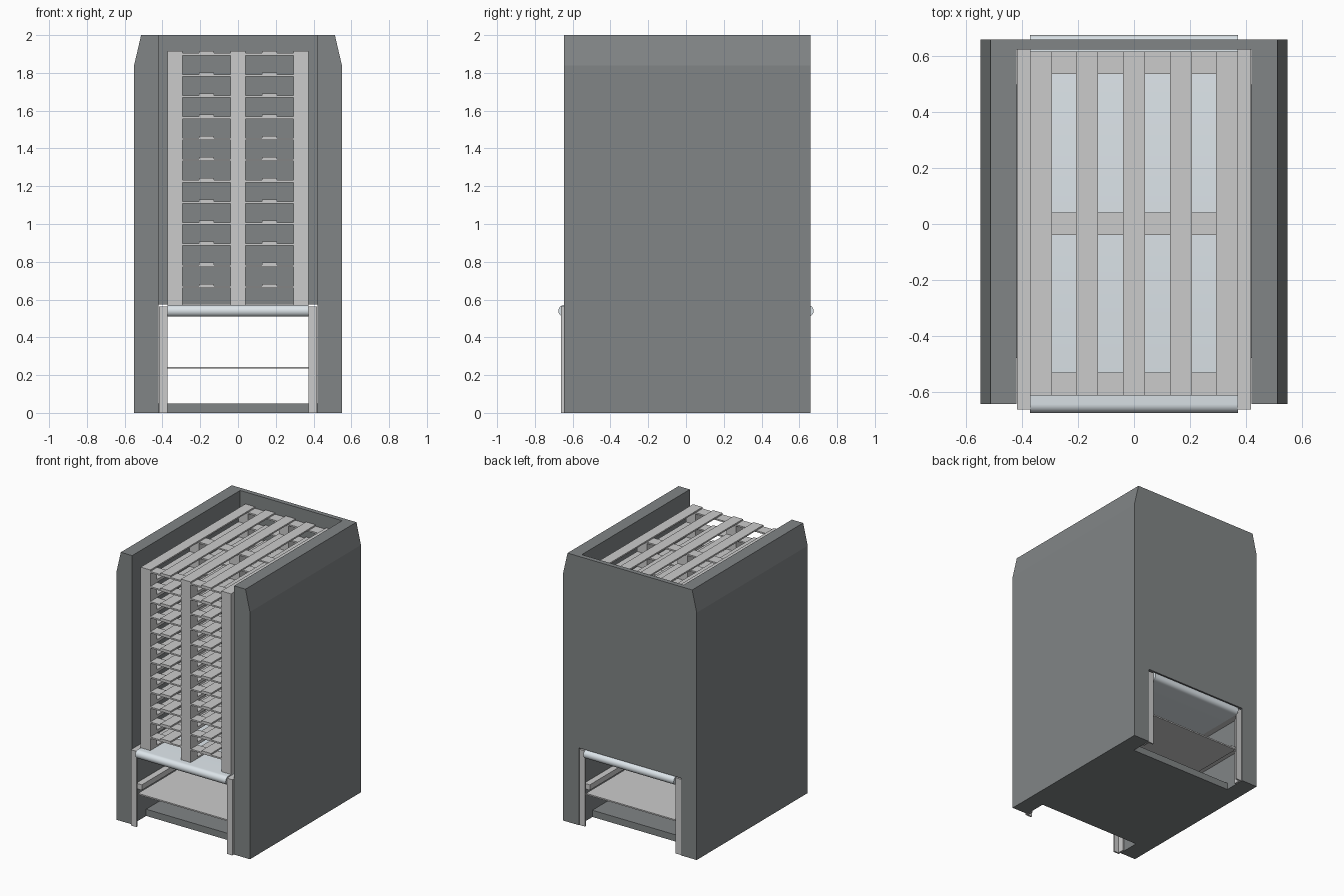
import bpy, bmesh, math

if "Cube" in bpy.data.objects:
    bpy.data.objects.remove(bpy.data.objects["Cube"])


def material(name, rgb):
    m = bpy.data.materials.new(name)
    m.diffuse_color = (*rgb, 1)
    m.use_nodes = True
    m.node_tree.nodes["Principled BSDF"].inputs["Base Color"].default_value = m.diffuse_color
    return m


DARK = material("dark_grey_paint", (0.22, 0.235, 0.24))
BELT = material("pale_belt", (0.72, 0.78, 0.82))


def finish(name, bm, mat=None):
    bmesh.ops.recalc_face_normals(bm, faces=bm.faces)
    me = bpy.data.meshes.new(name)
    bm.to_mesh(me)
    bm.free()
    ob = bpy.data.objects.new(name, me)
    bpy.context.collection.objects.link(ob)
    if mat:
        me.materials.append(mat)
    return ob


def extrude(bm, pts, vec):
    face = bm.faces.new([bm.verts.new(p) for p in pts])
    new = bmesh.ops.extrude_face_region(bm, geom=[face])["geom"]
    bmesh.ops.translate(bm, vec=vec, verts=[v for v in new if isinstance(v, bmesh.types.BMVert)])


def box(bm, x0, x1, y0, y1, z0, z1):
    extrude(bm, [(x0, y0, z0), (x1, y0, z0), (x1, y1, z0), (x0, y1, z0)], (0, 0, z1 - z0))


def box_part(name, dims, mat=None):
    bm = bmesh.new()
    box(bm, *dims)
    return finish(name, bm, mat)


def mirror_x(ob):
    ob.modifiers.new("mirror", "MIRROR").use_axis = (True, False, False)


# Housing: thick side walls with sloped top edges
bm = bmesh.new()
wall = [(0.42, 0), (0.55, 0), (0.55, 1.84), (0.513, 2), (0.42, 2)]
extrude(bm, [(x, -0.645, z) for x, z in wall], (0, 1.305, 0))
mirror_x(finish("side_walls", bm, DARK))

# Back wall above the outlet, and the floor slab
box_part("back_wall", (-0.42, 0.42, 0.625, 0.66, 0.575, 2), DARK)
box_part("floor_slab", (-0.42, 0.42, -0.48, 0.50, 0, 0.05), DARK)

# Conveyor belt: flat loop with rounded ends
bm = bmesh.new()
r, n = 0.031, 12
loop = []
for i in range(n + 1):
    a = -math.pi / 2 + math.pi * i / n
    loop.append((0.645 + r * math.cos(a), 0.54 + r * math.sin(a)))
loop += [(-y, 1.08 - z) for y, z in loop]
extrude(bm, [(-0.372, y, z) for y, z in loop], (0.744, 0, 0))
belt = finish("conveyor_belt", bm, BELT)
bpy.context.view_layer.objects.active = belt
belt.select_set(True)
bpy.ops.object.shade_smooth_by_angle(angle=math.radians(30))

# Conveyor frame: rails and angle-section legs
bm = bmesh.new()
box(bm, 0.372, 0.418, -0.663, 0.655, 0.51, 0.563)
box(bm, 0.372, 0.418, -0.60, 0.60, 0.25, 0.29)
mirror_x(finish("conveyor_rails", bm))
bm = bmesh.new()
for s in (-1, 1):
    y = 0.663 if s < 0 else 0.655
    leg = [(0.372, y), (0.418, y), (0.418, y - 0.06), (0.406, y - 0.06),
           (0.406, y - 0.012), (0.372, y - 0.012)]
    extrude(bm, [(px, s * py, 0) for px, py in leg], (0, 0, 0.563))
mirror_x(finish("conveyor_legs", bm))

# Thin shelf under the belt
box_part("lower_shelf", (-0.372, 0.372, -0.645, 0.645, 0.234, 0.244))

# Stack of pallets
bm = bmesh.new()
rows = [(-0.613, -0.532), (-0.04, 0.042), (0.537, 0.618)]
columns = [(-0.372, -0.293), (-0.04, 0.04), (0.293, 0.372)]
slats = columns + [(-0.207, -0.128), (0.128, 0.207)]
t = 0.011
h = 0.112
for x0, x1 in columns:
    box(bm, x0, x1, -0.613, 0.618, 0, t)                    # runners
    for y0, y1 in rows:
        box(bm, x0, x1, y0, y1, t, h - 2 * t)               # blocks
for y0, y1 in rows:
    box(bm, -0.372, 0.372, y0, y1, h - 2 * t, h - t)        # cross boards
for x0, x1 in slats:
    box(bm, x0, x1, -0.613, 0.618, h - t, h)                # deck slats
pallets = finish("pallet_stack", bm)
pallets.location.z = 0.571
arr = pallets.modifiers.new("stack", "ARRAY")
arr.count = 12
arr.use_relative_offset = False
arr.use_constant_offset = True
arr.constant_offset_displace = (0, 0, h)
